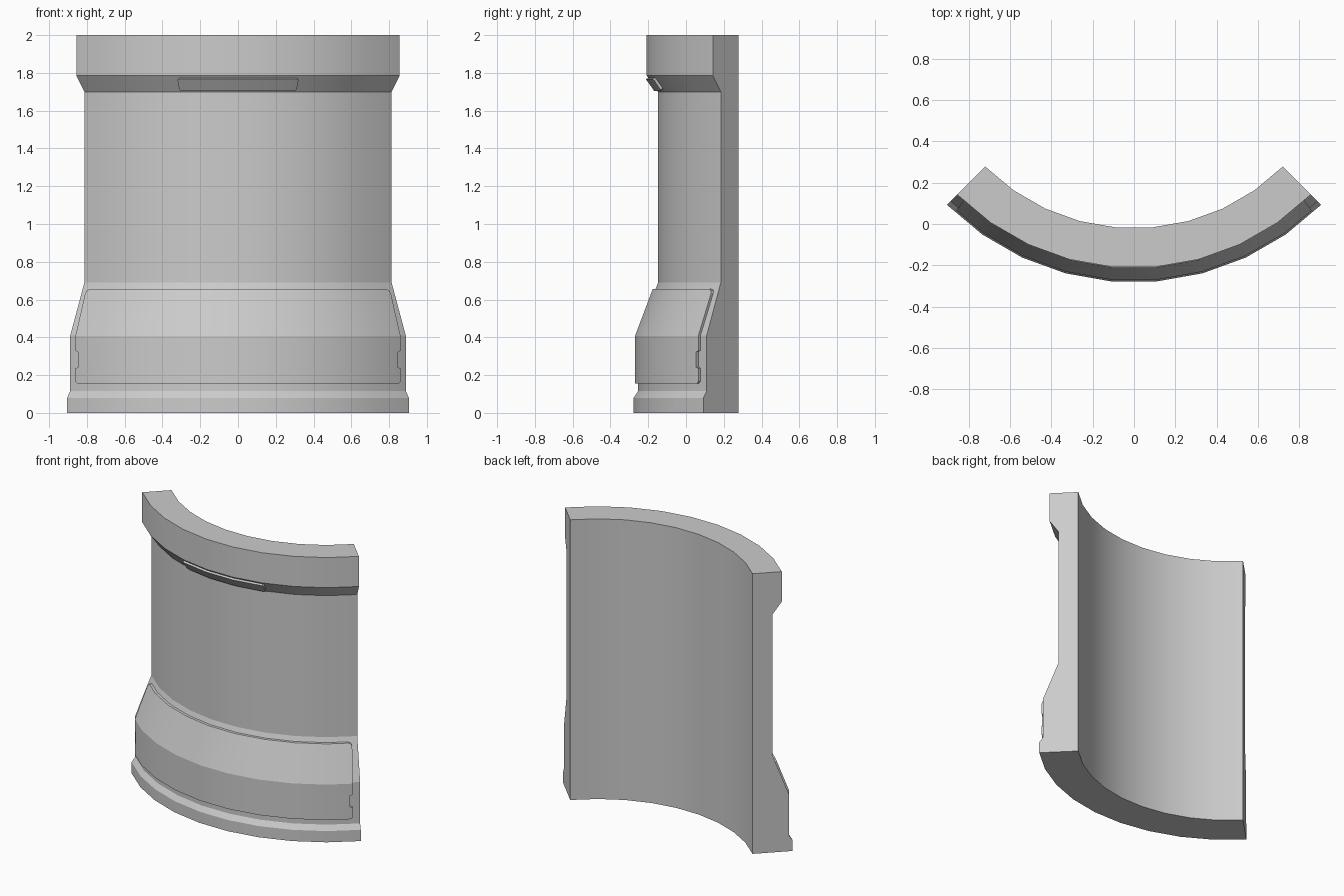
import bpy, bmesh
from math import sin, cos, radians

if "Cube" in bpy.data.objects:
    bpy.data.objects.remove(bpy.data.objects["Cube"])

CENTRE_Y = 0.9975          # arc centre; wall spans 90 degrees in nine flat facets
STATIONS = [-45 + 10 * i for i in range(10)]


def arc_point(r, a, z):
    """Point on the faceted arc: r is the corner radius, a the angle in degrees."""
    mid = round(a / 10) * 10
    d = r * cos(radians(5)) / cos(radians(a - mid))
    return (d * sin(radians(a)), CENTRE_Y - d * cos(radians(a)), z)


def finish(name, bm):
    mesh = bpy.data.meshes.new(name)
    bm.to_mesh(mesh)
    bm.free()
    ob = bpy.data.objects.new(name, mesh)
    bpy.context.collection.objects.link(ob)
    bpy.ops.object.select_all(action='DESELECT')
    ob.select_set(True)
    bpy.context.view_layer.objects.active = ob
    bpy.ops.object.shade_smooth_by_angle(angle=radians(15))
    return ob


# outer wall profile (radius, height), bottom to top
OUTER = [(1.28, 0), (1.28, 0.08), (1.256, 0.115), (1.256, 0.41), (1.15, 0.69),
         (1.15, 1.70), (1.21, 1.785), (1.21, 2)]


def surface_radius(z):
    for (r0, z0), (r1, z1) in zip(OUTER, OUTER[1:]):
        if z0 <= z <= z1:
            return r0 + (r1 - r0) * (z - z0) / (z1 - z0)


def wall():
    profile = OUTER + [(1.018, 2), (1.018, 0)]
    bm = bmesh.new()
    rings = [[bm.verts.new(arc_point(r, a, z)) for r, z in profile] for a in STATIONS]
    n = len(profile)
    for p, q in zip(rings, rings[1:]):
        for i in range(n):
            j = (i + 1) % n
            bm.faces.new((p[i], q[i], q[j], p[j]))
    bm.faces.new(rings[0])
    bm.faces.new(rings[-1])
    bmesh.ops.recalc_face_normals(bm, faces=bm.faces)
    finish("curved_wall", bm)


def raised_panel(name, rows, edge_angle, end_cells, dr, dz):
    """Plate standing proud of the wall; end_cells are (angle, z) polygons, mirrored."""
    cols = [a for a in STATIONS if abs(a) <= edge_angle]
    cells = [[(a, z), (b, z), (b, t), (a, t)]
             for a, b in zip(cols, cols[1:]) for z, t in zip(rows, rows[1:])]
    for cell in end_cells:
        cells += [cell, [(-a, z) for a, z in reversed(cell)]]
    bm = bmesh.new()
    verts, base = {}, {}
    for cell in cells:
        for a, z in cell:
            if (a, z) not in verts:
                r = surface_radius(z)
                v = verts[a, z] = bm.verts.new(arc_point(r + dr, a, z + dz))
                base[v] = arc_point(r - 0.002, a, z)
        bm.faces.new([verts[k] for k in cell])
    # rim going back to the wall
    rim = [(e.link_loops[0].vert, e.link_loops[0].link_loop_next.vert)
           for e in bm.edges if e.is_boundary]
    foot = {a: bm.verts.new(base[a]) for a, _ in rim}
    for a, b in rim:
        bm.faces.new((b, a, foot[a], foot[b]))
    finish(name, bm)


wall()

# large base panel with notched sides and clipped corners
raised_panel("base_panel", [0.157, 0.41, 0.657], 35, [
    [(35, 0.157), (42.1, 0.157), (42.7, 0.168), (42.7, 0.238), (41.9, 0.243),
     (41.9, 0.325), (42.7, 0.33), (42.7, 0.41), (35, 0.41)],
    [(35, 0.41), (42.7, 0.41), (43.1, 0.635), (42.8, 0.65), (42.0, 0.657), (35, 0.657)],
], 0.016, -0.002)

# narrow plate on the underside of the top rim
raised_panel("rim_plate", [1.713, 1.775], 15, [
    [(15, 1.713), (15.35, 1.719), (15.35, 1.768), (15, 1.775)],
], 0.0115, -0.008)
